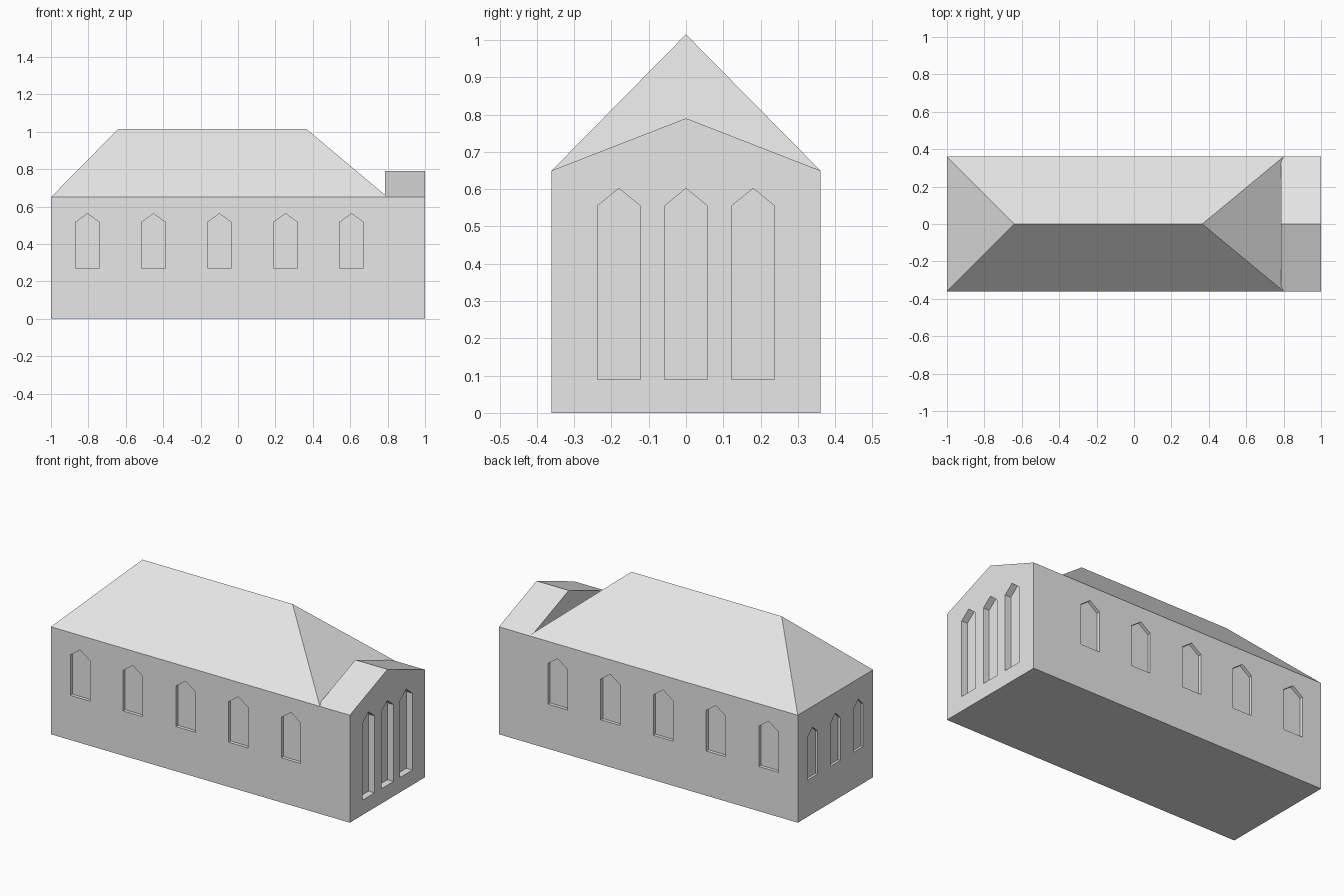
import bpy
import bmesh
from mathutils import Matrix, Vector

if "Cube" in bpy.data.objects:
    bpy.data.objects.remove(bpy.data.objects["Cube"])

W = 0.36        # half width of the building
EAVES = 0.65    # wall height

stone = bpy.data.materials.new("light_grey")
stone.diffuse_color = (0.8, 0.8, 0.8, 1)
stone.use_nodes = True
stone.node_tree.nodes["Principled BSDF"].inputs["Base Color"].default_value = stone.diffuse_color


def make_object(name, bm):
    bmesh.ops.recalc_face_normals(bm, faces=bm.faces)
    mesh = bpy.data.meshes.new(name)
    bm.to_mesh(mesh)
    bm.free()
    mesh.materials.append(stone)
    ob = bpy.data.objects.new(name, mesh)
    bpy.context.collection.objects.link(ob)
    return ob


def from_faces(name, points, faces):
    bm = bmesh.new()
    verts = [bm.verts.new(p) for p in points]
    for f in faces:
        bm.faces.new([verts[i] for i in f])
    return make_object(name, bm)


def add_window(bm, pos, normal, width, bottom, shoulder, peak, depth):
    """Pointed window prism reaching from outside the wall to the given depth."""
    n = Vector(normal)
    side = Vector((0, 0, 1)).cross(n)
    h = width / 2
    profile = [(-h, bottom), (h, bottom), (h, shoulder), (0, peak), (-h, shoulder)]
    base = Vector(pos) - n * depth
    face = bm.faces.new([bm.verts.new(base + side * u + Vector((0, 0, z))) for u, z in profile])
    ext = bmesh.ops.extrude_face_region(bm, geom=[face])
    moved = [g for g in ext["geom"] if isinstance(g, bmesh.types.BMVert)]
    bmesh.ops.translate(bm, verts=moved, vec=n * (depth + 0.05))


# Walls, with the low gable at the right end
GX, GZ = 0.785, 0.79
walls = from_faces("walls", [
    (-1, -W, 0), (1, -W, 0), (1, W, 0), (-1, W, 0),
    (-1, -W, EAVES), (GX, -W, EAVES), (1, -W, EAVES),
    (-1, W, EAVES), (GX, W, EAVES), (1, W, EAVES),
    (GX, 0, GZ), (1, 0, GZ)],
    [(0, 3, 2, 1), (0, 1, 6, 5, 4), (3, 7, 8, 9, 2), (0, 4, 7, 3),
     (1, 2, 9, 11, 6), (5, 6, 11, 10), (8, 10, 11, 9), (5, 10, 8), (4, 5, 8, 7)])

# Hipped main roof
from_faces("hipped_roof", [
    (-1, -W, EAVES), (0.8, -W, EAVES), (0.8, W, EAVES), (-1, W, EAVES),
    (-0.64, 0, 1.015), (0.365, 0, 1.015)],
    [(0, 1, 5, 4), (2, 3, 4, 5), (1, 2, 5), (3, 0, 4)])

# Window recesses
bm = bmesh.new()
for i in range(5):
    x = -0.805 + i * 0.353
    for s in (-1, 1):
        add_window(bm, (x, s * W, 0), (0, s, 0), 0.13, 0.27, 0.515, 0.562, 0.02)
for i in (-1, 0, 1):
    add_window(bm, (1, i * 0.18, 0), (1, 0, 0), 0.115, 0.09, 0.555, 0.602, 0.04)
    add_window(bm, (-1, i * 0.218, 0), (-1, 0, 0), 0.095, 0.222, 0.48, 0.526, 0.015)
cutter = make_object("window_cutter", bm)
cutter.hide_render = True
cutter.display_type = 'WIRE'

cut = walls.modifiers.new("windows", 'BOOLEAN')
cut.operation = 'DIFFERENCE'
cut.solver = 'EXACT'
cut.object = cutter
